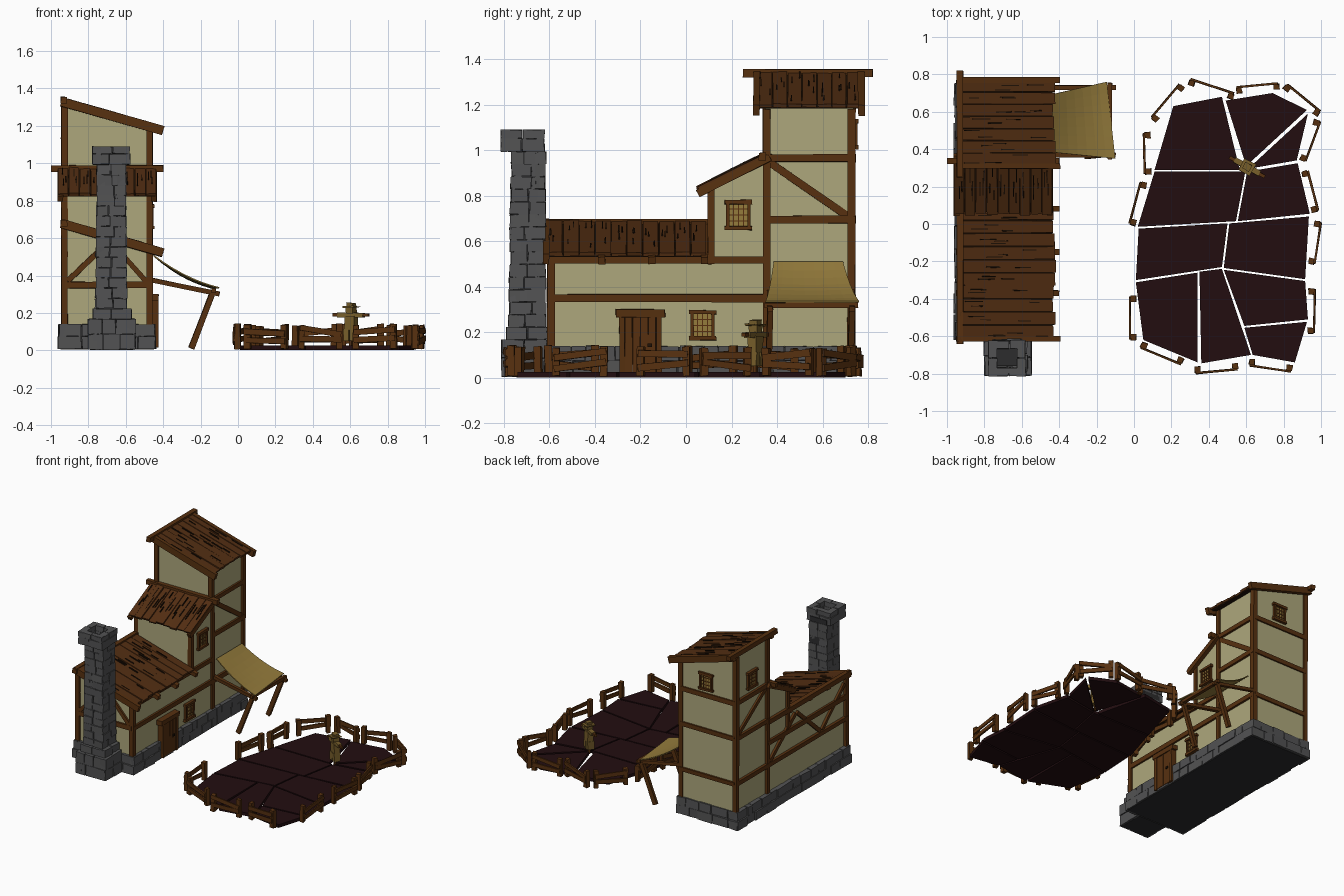
import bpy, bmesh, math, random
from mathutils import Matrix, Vector as V

rnd = random.Random(4)
I = Matrix.Identity(4)


def mat(name, r, g, b):
    m = bpy.data.materials.new(name)
    m.diffuse_color = (r, g, b, 1)
    return m


PLASTER = mat("plaster", .42, .39, .20)
TIMBER = mat("timber", .095, .03, .005)
ROOF = mat("roof_plank", .085, .027, .006)
DARK = mat("dark_wood", .014, .006, .002)
STONE = mat("stone", .085, .085, .087)
MORTAR = mat("mortar", .025, .025, .026)
CLOTH = mat("cloth", .30, .20, .045)
SOIL = mat("soil", .016, .004, .005)
STRAW = mat("straw", .19, .115, .024)


def frame(o, u, v):
    """Local axes u, v and their normal, placed at o."""
    u, v = V(u).normalized(), V(v).normalized()
    m = Matrix((u, v, u.cross(v))).transposed().to_4x4()
    return Matrix.Translation(o) @ m


class Part:
    def __init__(self, name, *mats):
        self.name, self.mats, self.bm = name, mats, bmesh.new()

    def box(self, lo, hi, M=I, m=0, jit=0):
        vs = []
        for i in range(8):
            p = V([(lo, hi)[i >> k & 1][k] + rnd.uniform(-jit, jit) for k in range(3)])
            vs.append(self.bm.verts.new(M @ p))
        for f in ((0, 2, 3, 1), (4, 5, 7, 6), (0, 1, 5, 4), (2, 6, 7, 3), (0, 4, 6, 2), (1, 3, 7, 5)):
            self.bm.faces.new([vs[k] for k in f]).material_index = m

    def bar(self, p, q, w=.034, d=.034, m=0, jit=.002):
        p, q = V(p), V(q)
        u = q - p
        side = V((0, 0, 1)).cross(u)
        if side.length < 1e-4:
            side = V((0, 1, 0))
        self.box((0, -w / 2, -d / 2), (u.length, w / 2, d / 2), frame(p, u, side), m, jit)

    def prism(self, pts, vec, m=0):
        f = self.bm.faces.new([self.bm.verts.new(p) for p in pts])
        r = bmesh.ops.extrude_face_region(self.bm, geom=[f], use_keep_orig=True)
        bmesh.ops.translate(self.bm, vec=vec, verts=[g for g in r["geom"] if isinstance(g, bmesh.types.BMVert)])

    def done(self):
        bmesh.ops.recalc_face_normals(self.bm, faces=self.bm.faces)
        me = bpy.data.meshes.new(self.name)
        self.bm.to_mesh(me)
        for m in self.mats:
            me.materials.append(m)
        ob = bpy.data.objects.new(self.name, me)
        bpy.context.collection.objects.link(ob)
        return ob


def course(p, x0, x1, y0, y1, z0, z1, length=.09, depth=.035):
    """One ring of rough stone blocks."""
    for o, u, v, n in (((x0, y0, 0), (1, 0, 0), (0, 1, 0), x1 - x0), ((x1, y0, 0), (0, 1, 0), (-1, 0, 0), y1 - y0),
                       ((x1, y1, 0), (-1, 0, 0), (0, -1, 0), x1 - x0), ((x0, y1, 0), (0, -1, 0), (1, 0, 0), y1 - y0)):
        M, k = frame(o, u, v), max(1, round(n / length))
        cut = [0] + [(i + rnd.uniform(-.25, .25)) * n / k for i in range(1, k)] + [n]
        for a, b in zip(cut, cut[1:]):
            p.box((a + .002, rnd.uniform(-.004, .004), z0 + .001), (b - .002, depth, z1 - .001), M, 0, .0025)


# Stone footing
p = Part("stone_footing", STONE, MORTAR)
p.box((-.95, -.605, .005), (-.45, .735, .135), m=1)
course(p, -.96, -.44, -.62, .75, .008, .075, .11)
course(p, -.957, -.443, -.617, .747, .075, .14, .1)
p.done()

# Chimney with flared foot and open cap
p = Part("chimney", STONE, MORTAR)
p.box((-.75, -.76, .005), (-.61, -.62, 1.03), m=1)
p.box((-.79, -.8, .003), (-.56, -.61, .15), m=1)
z = .004
while z < 1.08:
    h = .082 if z < .15 else (.055 if z < .97 else .058)
    if z < .16:
        b = (-.80, -.55, -.81, -.61)
    elif z < .22:
        b = (-.775, -.57, -.79, -.61)
    elif z < .95:
        t = .012 * (1 - z)
        b = (-.752 - t, -.603 + t, -.767 - t, -.617)
    else:
        b = (-.778, -.58, -.815, -.622)
    course(p, *b, z, min(z + h, 1.09), .085, .045)
    z += h
p.done()

# Plaster walls: low wing, middle block, tower
p = Part("walls", PLASTER)
p.prism([(-.925, -.595, .1), (-.47, -.595, .1), (-.47, -.595, .535), (-.925, -.595, .665)], (0, .95, 0))
p.prism([(-.925, .10, .5), (-.925, .36, .5), (-.925, .36, .955), (-.925, .10, .835)], (.455, 0, 0))
p.prism([(-.925, .35, .1), (-.47, .35, .1), (-.47, .35, 1.185), (-.925, .35, 1.315)], (0, .385, 0))
p.done()

# Timber framing
p = Part("timber_frame", TIMBER)
L, R = -.927, -.472
for y, zl, zr in ((-.593, .66, .53), (.354, 1.31, 1.18), (.727, 1.31, 1.18)):
    p.bar((L, y, .12), (L, y, zl))
    p.bar((R, y, .12), (R, y, zr))
for x in (L, R):
    p.bar((x, .11, .5), (x, .11, .83), .03)
    p.bar((x, -.6, .35), (x, .74, .35))
    p.bar((x, -.6, .518), (x, .36, .518))
    for z in (.695, .965):
        p.bar((x, .35, z), (x, .74, z))
    p.bar((x, .37, .945), (x, .71, .71), .02)
for z in (.35, .695, .965):
    p.bar((L, .729, z), (R, .729, z))
p.bar((L, -.595, .35), (R, -.595, .35))
p.bar((-.91, -.595, .37), (-.68, -.595, .59), .03, .028)
p.bar((-.49, -.595, .37), (-.67, -.595, .57), .03, .028)
for a, b in ((.33, .02), (-.28, .0), (-.30, -.57)):  # back braces
    p.bar((L, a, .37), (L, b, .62), .028, .028)
p.done()


def roof(name, o, u, v, length, width, n, rafters, over):
    """Sloped plank roof on a dark underlay, with projecting rafters."""
    M = frame(o, u, v)
    p = Part(name, ROOF, DARK, TIMBER)
    p.box((.005, .005, -.018), (length - .01, width - .005, -.008), M, 1)
    w = width / n
    for i in range(n):
        a, b = i * w + .002, (i + 1) * w - .002
        e = length + rnd.uniform(-.012, .006)
        p.box((0, a, -.012), (e, b, rnd.uniform(0, .007)), M, 0, .002)
        for k in range(3):  # cracks in the planks
            s, c = rnd.uniform(.02, length - .13), rnd.uniform(a + .008, b - .008)
            p.box((s, c - .0025, 0), (s + rnd.uniform(.05, .1), c + .0025, .009), M, 1, .001)
    for r in rafters:
        p.box((-.01, r - .015, -.04), (length + over, r + .015, -.008 if 0 < r < width else .008), M, 2, .002)
    p.done()


S = (1, 0, -.285)
roof("low_roof", (-.93, -.61, .69), S, (0, 1, 0), .525, .70, 10, (-.005, .24, .46, .69), .03)
roof("tower_roof", (-.93, .315, 1.342), S, (0, 1, 0), .525, .455, 7, (-.005, .455), .03)
roof("middle_roof", (-.965, .35, .985), (0, -1, -.5), (1, 0, 0), .335, .53, 9, (.015, .515), .01)
p = Part("ridge_beams", TIMBER)
p.bar((-.93, -.64, .68), (-.93, .35, .68))
p.bar((-.93, .25, 1.337), (-.93, .82, 1.337), .034, .036)
p.bar((-1, .335, .972), (-.40, .335, .972))
p.done()


# Barred windows
def window(name, o, u):
    p = Part(name, TIMBER, CLOTH, DARK)
    M = frame(o, u, (0, 0, 1))
    p.box((-.045, -.055, -.005), (.045, .055, .006), M, 1)
    for s in (-1, 1):
        p.box((s * .046 - .007, -.055, 0), (s * .046 + .007, .055, .018), M, 0, .001)
        p.box((-.06, s * .057 - .009, 0), (.06, s * .057 + .009, .022), M, 0, .002)
    for t in (-.022, 0, .022):
        p.box((t - .0025, -.05, 0), (t + .0025, .05, .01), M)
        p.box((-.042, t * 1.2 - .0025, 0), (.042, t * 1.2 + .0025, .01), M)
    p.done()


window("window_low", (-.47, .073, .23), (0, 1, 0))
window("window_middle", (-.47, .23, .715), (0, 1, 0))
window("window_back", (-.69, .735, 1.07), (-1, 0, 0))
window("window_left", (-.925, .54, 1.08), (0, -1, 0))

# Plank door
p = Part("door", TIMBER, DARK)
M = frame((-.47, -.2, 0), (0, 1, 0), (0, 0, 1))
p.box((-.085, .02, 0), (.085, .27, .03), M, 1)
for i in range(4):
    p.box((-.068 + i * .034, .02, .01), (-.036 + i * .034, .268, .037), M, 0, .001)
for s in (-1, 1):
    p.box((s * .081 - .012, .015, 0), (s * .081 + .012, .27, .043), M, 0, .002)
p.box((-.108, .266, 0), (.108, .3, .045), M, 0, .002)
p.box((.03, .135, .03), (.05, .15, .045), M, 1)
p.done()

# Sagging awning cloth and its frame
p = Part("awning_cloth", CLOTH)
N, grid = 7, []
a, b, c, d = V((-.45, .385, .51)), V((-.45, .69, .51)), V((-.10, .35, .338)), V((-.145, .76, .338))
for i in range(N + 1):
    s = i / N
    row = []
    for j in range(N + 1):
        t = j / N
        q = a.lerp(b, t).lerp(c.lerp(d, t), s)
        q.z -= .09 * s * (1 - s) + .05 * t * (1 - t) * s * (1 - s) * 4 * .5
        row.append(p.bm.verts.new(q))
    grid.append(row)
for i in range(N):
    for j in range(N):
        p.bm.faces.new((grid[i][j], grid[i + 1][j], grid[i + 1][j + 1], grid[i][j + 1]))
sol = p.done().modifiers.new("thickness", "SOLIDIFY")
sol.thickness = .007
p = Part("awning_frame", TIMBER)
for y in (.37, .73):
    p.bar((-.47, y, .378), (-.10, y, .302), .024, .024)
    p.bar((-.135, y, .31), (-.25, y - .01, .01), .026, .03)
p.bar((-.13, .345, .318), (-.13, .755, .318), .024, .024)
p.done()

# Cracked field
p = Part("field", SOIL)
for q in (((.21, .63), (.47, .68), (.565, .29), (.11, .29)), ((.49, .66), (.74, .70), (.925, .61), (.60, .31)),
          ((.93, .59), (.87, .34), (.61, .295)), ((.11, .28), (.595, .28), (.545, .015), (.02, -.015)),
          ((.605, .28), (.875, .325), (.94, .055), (.555, .015)), ((.025, -.025), (.50, .004), (.47, -.23), (.01, -.30)),
          ((.51, .003), (.935, .04), (.915, -.295), (.48, -.235)), ((.01, -.312), (.34, -.26), (.34, -.74), (.05, -.62)),
          ((.35, -.255), (.47, -.24), (.625, -.70), (.36, -.745)), ((.48, -.245), (.915, -.305), (.93, -.51), (.59, -.545)),
          ((.59, -.555), (.925, -.523), (.86, -.74), (.635, -.70))):
    p.prism([(x, y, .002) for x, y in q], (0, 0, .024))
p.done()

# Fence sections around the field: two posts and two crooked rails each
p = Part("fence", TIMBER)
for x0, y0, x1, y1 in ((.11, .57, .245, .73), (.31, .76, .52, .69), (.56, .72, .76, .74), (.82, .73, .98, .60),
                       (.98, .54, .91, .35), (.92, .27, .97, .08), (.985, 0, .955, -.20), (.955, -.36, .95, -.57),
                       (.83, -.775, .63, -.745), (.54, -.765, .34, -.785), (.245, -.735, .05, -.655),
                       (-.01, -.605, -.01, -.40), (-.01, .01, .045, .21), (.07, .28, .065, .475)):
    u = V((x1 - x0, y1 - y0, 0))
    M, l = frame((x0, y0, 0), u, (-u.y, u.x, 0)), u.length
    for s in (0, l):
        p.box((s - .016, -.022, .008), (s + .016, .008, .14 + rnd.uniform(-.012, .004)), M, 0, .003)
    for z in (.055, .10):
        e, f = rnd.uniform(-.018, .018), rnd.uniform(-.012, .012)
        p.bar(M @ V((-.01, .012, z + e)), M @ V((l + .01, .012, z - e + f)), .011, .03)
p.done()

# Scarecrow
p = Part("scarecrow", STRAW, TIMBER)
C = Matrix.Translation((.605, .305, 0)) @ Matrix.Rotation(math.radians(-29), 4, "Z")
p.box((-.008, -.008, .01), (.008, .008, .2), C, 1)
p.box((-.108, -.009, .18), (.108, .009, .198), C, 1, .001)
for lo, hi in (((-.03, -.022, .11), (.03, .022, .185)), ((-.033, -.024, .05), (-.004, .024, .115)),
               ((.004, -.024, .05), (.033, .024, .115)), ((-.075, -.014, .176), (.075, .014, .202)),
               ((-.022, -.022, .198), (.022, .022, .238)), ((-.034, -.034, .228), (.034, .034, .236)),
               ((-.02, -.02, .236), (.02, .02, .254))):
    p.box(lo, hi, C, 0, .003)
p.done()
